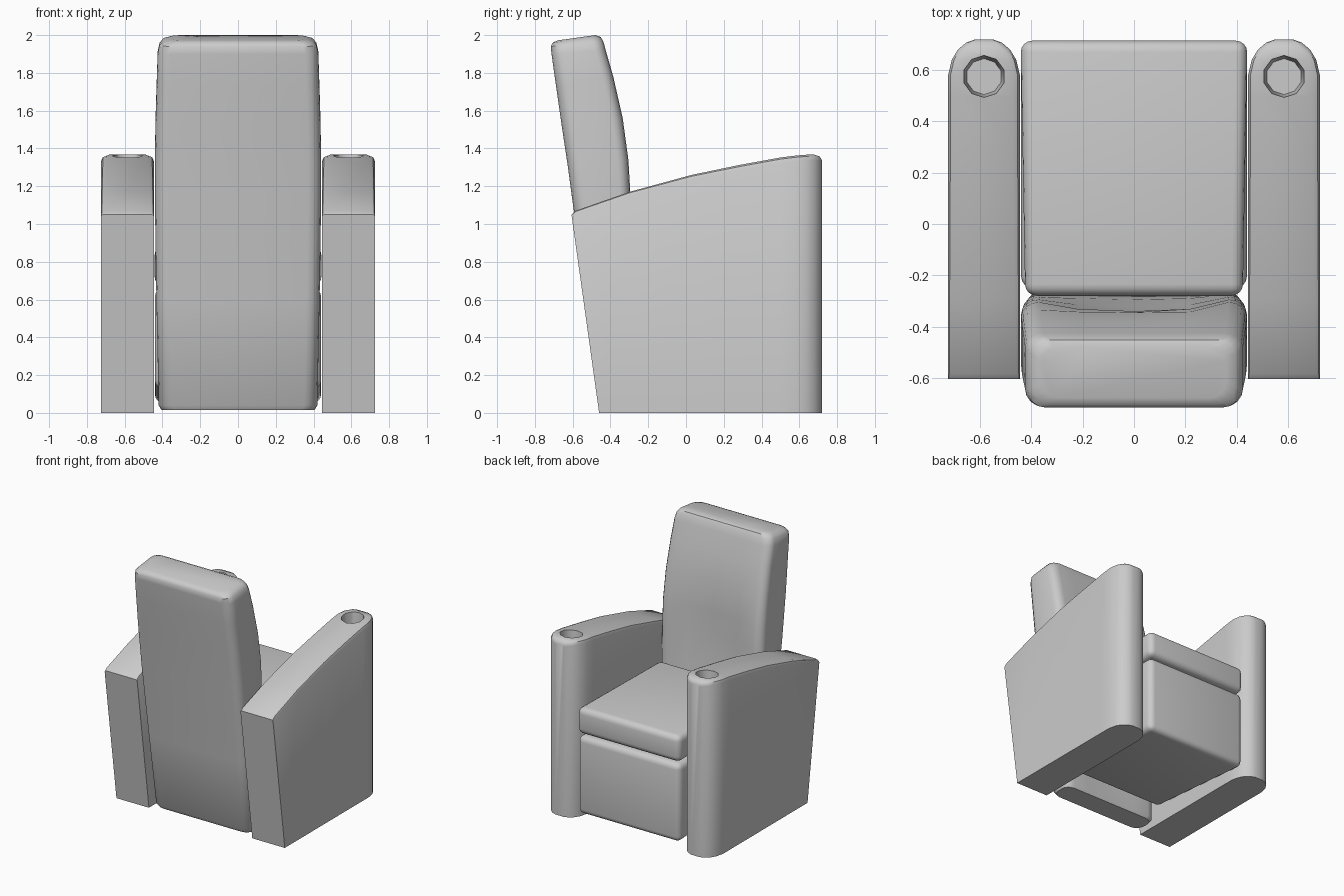
import bpy, bmesh, math
from mathutils import Vector

if "Cube" in bpy.data.objects:
    bpy.data.objects.remove(bpy.data.objects["Cube"])


def finish(bm, name):
    bmesh.ops.recalc_face_normals(bm, faces=bm.faces)
    me = bpy.data.meshes.new(name)
    bm.to_mesh(me)
    bm.free()
    ob = bpy.data.objects.new(name, me)
    bpy.context.collection.objects.link(ob)
    return ob


def loft(name, rings):
    bm = bmesh.new()
    loops = [[bm.verts.new(p) for p in r] for r in rings]
    n = len(loops[0])
    for a, b in zip(loops, loops[1:]):
        for i in range(n):
            j = (i + 1) % n
            bm.faces.new((a[i], a[j], b[j], b[i]))
    bm.faces.new(loops[0])
    bm.faces.new(loops[-1])
    return finish(bm, name)


def smooth(ob, angle=35):
    bpy.ops.object.select_all(action='DESELECT')
    ob.select_set(True)
    bpy.context.view_layer.objects.active = ob
    bpy.ops.object.shade_smooth_by_angle(angle=math.radians(angle))


# Padded block: bevelled box, rear bottom edge can be raised, rear narrowed
def pad(name, x, y0, y1, z0, z1, r, rear_lift=0.0, rear_x=1.0):
    bm = bmesh.new()
    bmesh.ops.create_cube(bm, size=1)
    for v in bm.verts:
        rear, low = v.co.y < 0, v.co.z < 0
        v.co = Vector((math.copysign(x * (rear_x if rear else 1), v.co.x),
                       y0 if rear else y1,
                       z0 + (rear_lift if rear else 0) if low else z1))
    bmesh.ops.bevel(bm, geom=bm.edges[:], offset=r, segments=4,
                    profile=0.5, affect='EDGES')
    smooth(finish(bm, name))


pad("seat_cushion", 0.442, -0.28, 0.715, 0.675, 0.88, 0.045, rear_x=0.96)
pad("footrest_base", 0.44, -0.25, 0.71, 0.05, 0.66, 0.045, rear_lift=0.08)


# Backrest: rounded sections from floor to headrest, hollowed at the lumbar
def back_ring(back, front, w, dent):
    r = 0.07
    depth = front[0] - back[0]
    half = []
    for k in range(5):
        a = math.radians(-90 + 22.5 * k)
        half.append((w - r + r * math.cos(a), r + r * math.sin(a)))
    for k in range(5):
        a = math.radians(22.5 * k)
        half.append((w - r + r * math.cos(a), depth - r * 0.8 + r * 0.8 * math.sin(a)))
    half += [(w * 0.5, depth - dent * 0.75)]
    pts = half + [(0, depth - dent)] + [(-x, d) for x, d in reversed(half)]
    return [(x, back[0] + d, back[1] + (front[1] - back[1]) * d / depth) for x, d in pts]


backrest = [
    ((-0.44, 0.015), (-0.27, 0.015), 0.405, 0.0),
    ((-0.455, 0.04), (-0.26, 0.04), 0.42, 0.0),
    ((-0.53, 0.6), (-0.275, 0.6), 0.432, 0.02),
    ((-0.57, 0.9), (-0.285, 0.9), 0.437, 0.04),
    ((-0.605, 1.15), (-0.295, 1.17), 0.44, 0.05),
    ((-0.625, 1.3), (-0.305, 1.34), 0.44, 0.035),
    ((-0.655, 1.5), (-0.335, 1.56), 0.437, 0.01),
    ((-0.688, 1.73), (-0.385, 1.78), 0.43, 0.0),
    ((-0.712, 1.90), (-0.425, 1.92), 0.425, 0.0),
    ((-0.716, 1.94), (-0.437, 1.965), 0.415, 0.0),
    ((-0.705, 1.96), (-0.452, 1.99), 0.395, 0.0),
    ((-0.68, 1.972), (-0.48, 2.0), 0.36, 0.0),
]
smooth(loft("backrest", [back_ring(*s) for s in backrest]))

# Armrests: (y at top, y at floor, top height, half width, edge rounding)
stations = [
    (-0.605, -0.46, 1.05, 0.140, 0.01),
    (-0.585, -0.44, 1.07, 0.140, 0.015),
    (-0.30, -0.20, 1.17, 0.140, 0.02),
    (0.03, 0.10, 1.26, 0.140, 0.025),
    (0.28, 0.31, 1.312, 0.140, 0.03),
    (0.50, 0.50, 1.352, 0.140, 0.03),
    (0.58, 0.58, 1.362, 0.140, 0.03),
    (0.64, 0.64, 1.367, 0.126, 0.03),
    (0.68, 0.68, 1.367, 0.102, 0.03),
    (0.707, 0.707, 1.358, 0.070, 0.025),
    (0.72, 0.72, 1.338, 0.035, 0.015),
]
for side, cx in (("left", -0.585), ("right", 0.585)):
    rings = []
    for yt, yb, top, w, d in stations:
        half = [(w, yb, 0), (w, yt, top - d), (w - d * 0.3, yt, top - d * 0.3),
                (w - d, yt, top)]
        rings.append([(cx + x, y, z) for x, y, z in half]
                     + [(cx - x, y, z) for x, y, z in reversed(half)])
    arm = loft(side + "_armrest", rings)

    # Cup holder recess
    bm = bmesh.new()
    bmesh.ops.create_cone(bm, cap_ends=True, segments=10, radius1=0.07,
                          radius2=0.088, depth=0.24)
    bmesh.ops.translate(bm, verts=bm.verts, vec=(cx, 0.575, 1.32))
    cutter = finish(bm, side + "_cup_cutter")
    mod = arm.modifiers.new("cup", 'BOOLEAN')
    mod.operation, mod.solver, mod.object = 'DIFFERENCE', 'EXACT', cutter
    bpy.context.view_layer.objects.active = arm
    bpy.ops.object.modifier_apply(modifier="cup")
    bpy.data.objects.remove(cutter)
    smooth(arm, 40)
